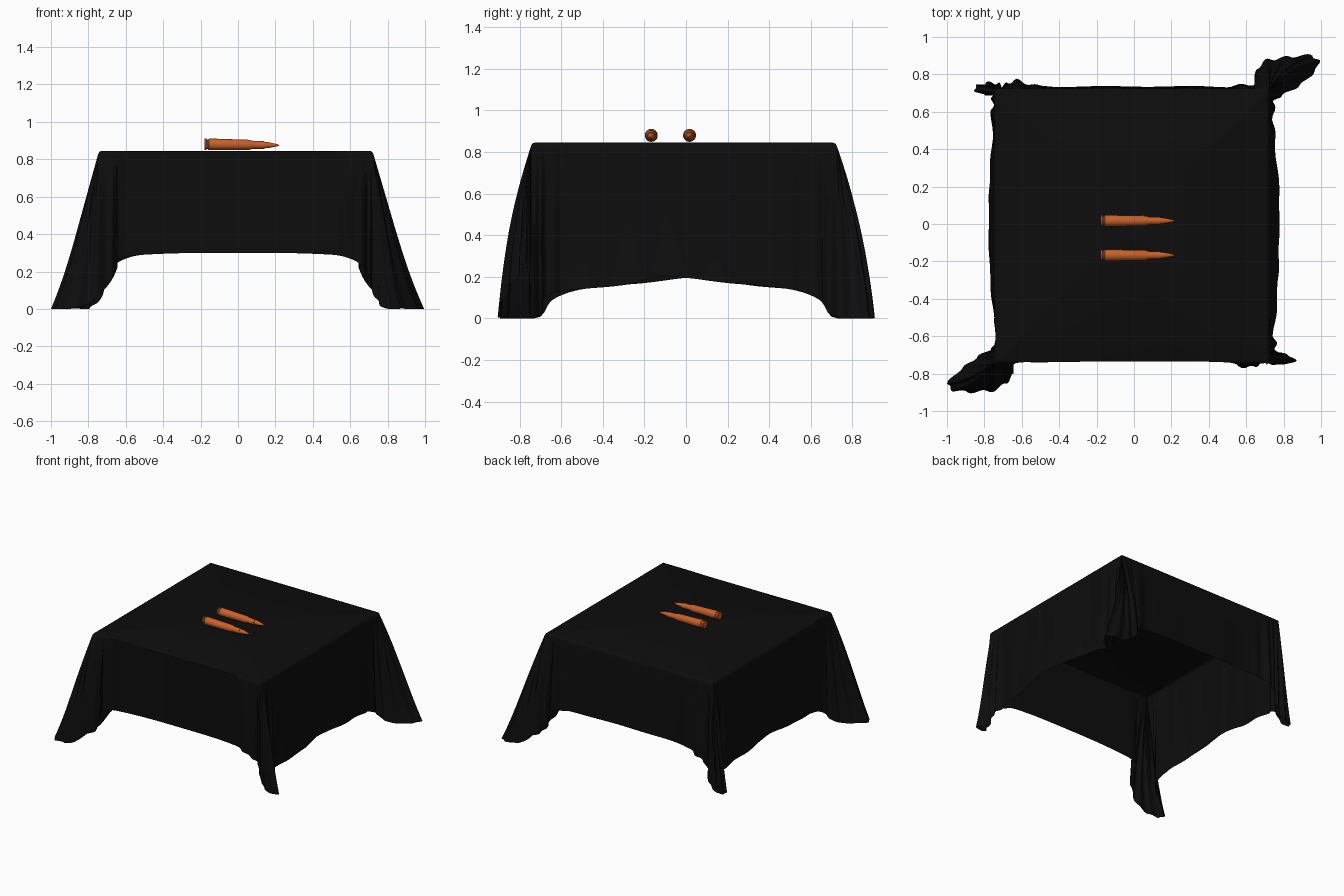
import bpy, bmesh, math
from mathutils import Vector

if "Cube" in bpy.data.objects:
    bpy.data.objects.remove(bpy.data.objects["Cube"], do_unlink=True)


def material(name, rgb, rough):
    m = bpy.data.materials.new(name)
    m.use_nodes = True
    m.diffuse_color = (*rgb, 1)
    bsdf = next(n for n in m.node_tree.nodes if n.type == "BSDF_PRINCIPLED")
    bsdf.inputs["Base Color"].default_value = (*rgb, 1)
    bsdf.inputs["Roughness"].default_value = rough
    return m


BLACK = material("black cloth", (0.004, 0.004, 0.004), 0.9)
COPPER = material("copper", (0.58, 0.12, 0.022), 0.5)


def finish(bm, name, mat, angle):
    bmesh.ops.remove_doubles(bm, verts=bm.verts, dist=0.0003)
    bmesh.ops.recalc_face_normals(bm, faces=bm.faces)
    mesh = bpy.data.meshes.new(name)
    bm.to_mesh(mesh)
    bm.free()
    mesh.materials.append(mat)
    for p in mesh.polygons:
        p.use_smooth = True
    mesh.set_sharp_from_angle(angle=math.radians(angle))
    ob = bpy.data.objects.new(name, mesh)
    bpy.context.collection.objects.link(ob)
    return ob


# Hem of half the cloth: right side, wide corner, back, narrow corner
HALF_HEM = [
    (.775, -.1, .2), (.775, .2, .17), (.75, .5, .14), (.745, .64, .09),
    (.80, .69, .02), (.90, .755, 0), (.99, .85, 0), (.95, .895, 0),
    (.82, .895, .02), (.70, .865, .12), (.645, .80, .22), (.65, .75, .26),
    (.5, .74, .29), (0, .735, .3), (-.5, .74, .29), (-.62, .765, .26),
    (-.69, .745, .2), (-.73, .75, .06), (-.80, .75, 0), (-.855, .73, 0),
    (-.80, .69, .02), (-.76, .68, .1), (-.755, .6, .13), (-.77, .3, .16),
]
HEM = [Vector(p) for p in HALF_HEM] + [Vector((-x, -y, z)) for x, y, z in HALF_HEM]


def smooth_loop(points, steps):
    out = []
    n = len(points)
    for i in range(n):
        a, b, c, d = (points[(i + k) % n] for k in (-1, 0, 1, 2))
        # Finite tangents scaled to the segment avoid overshoot
        seg = (c - b).length
        tb = (c - a).normalized() * seg
        tc = (d - b).normalized() * seg
        for k in range(steps):
            t = k / steps
            out.append(b * (2*t**3 - 3*t*t + 1) + tb * (t**3 - 2*t*t + t)
                       + c * (3*t*t - 2*t**3) + tc * (t**3 - t*t))
    return out


# Draped cloth: rounded table edge, then walls falling to the hem
TOP, HALF, ROWS = 0.845, 0.735, 16
CENTRE = Vector((-0.012, -0.01))


def clamp_square(p, half):
    return Vector([CENTRE[i] + max(-half, min(half, p[i] - CENTRE[i])) for i in (0, 1)])


def wall_point(hem, edge, q, i):
    z = TOP - 0.015 + (max(hem.z, 0.0) - TOP + 0.015) * q
    hx = 0.85 * q + 0.15 * q ** 4
    hy = min(1.0, 1.5 * q - 0.5 * q * q)
    p = Vector((edge.x + (hem.x - edge.x) * hx, edge.y + (hem.y - edge.y) * hy, z))
    # Soft vertical folds, strongest beside the corners
    near = min(abs(hem.x), abs(hem.y))
    amp = (0.002 + 0.008 * min(1, near / 0.6) ** 3) * math.sin(math.pi * min(q, 0.6) / 1.2)
    out = Vector((hem.x - edge.x, hem.y - edge.y, 0))
    if out.length > 1e-4:
        p += out.normalized() * amp * (math.sin(i * 0.9) + 0.5 * math.sin(i * 0.37))
    return p


bm = bmesh.new()
hem_loop = smooth_loop(HEM, 8)
rings = []
for inset, z in ((0.018, TOP), (0.006, TOP - 0.004)):
    rings.append([bm.verts.new((*clamp_square(h, HALF - inset), z)) for h in hem_loop])
for r in range(ROWS + 1):
    rings.append([bm.verts.new(wall_point(h, clamp_square(h, HALF), r / ROWS, i))
                  for i, h in enumerate(hem_loop)])
count = len(hem_loop)
for upper, lower in zip(rings, rings[1:]):
    for i in range(count):
        j = (i + 1) % count
        bm.faces.new((upper[i], lower[i], lower[j], upper[j]))
# Flat tabletop filled from its centre
middle = bm.verts.new((*CENTRE, TOP))
for i in range(count):
    bm.faces.new((middle, rings[0][i], rings[0][(i + 1) % count]))
bmesh.ops.dissolve_degenerate(bm, dist=0.0002, edges=bm.edges)
finish(bm, "tablecloth", BLACK, 60)


# Cartridges: turned profile of (distance along x, radius)
PROFILE = [(-.18, 0), (-.18, .027), (-.177, .031), (-.169, .031), (-.167, .025),
           (-.161, .025), (-.155, .031), (.06, .027), (.08, .021), (.138, .0205),
           (.139, .018), (.165, .015), (.19, .010), (.212, .005), (.223, 0)]


def cartridge(name, y):
    bm = bmesh.new()
    verts = [bm.verts.new((x, 0, r)) for x, r in PROFILE]
    edges = [bm.edges.new(pair) for pair in zip(verts, verts[1:])]
    bmesh.ops.spin(bm, geom=verts + edges, axis=(1, 0, 0), cent=(0, 0, 0),
                   angle=math.tau, steps=32)
    ob = finish(bm, name, COPPER, 30)
    ob.location = (0, y, TOP + 0.033)
    ob.rotation_euler.y = math.radians(0.8)


cartridge("front_cartridge", -0.167)
cartridge("back_cartridge", 0.017)
